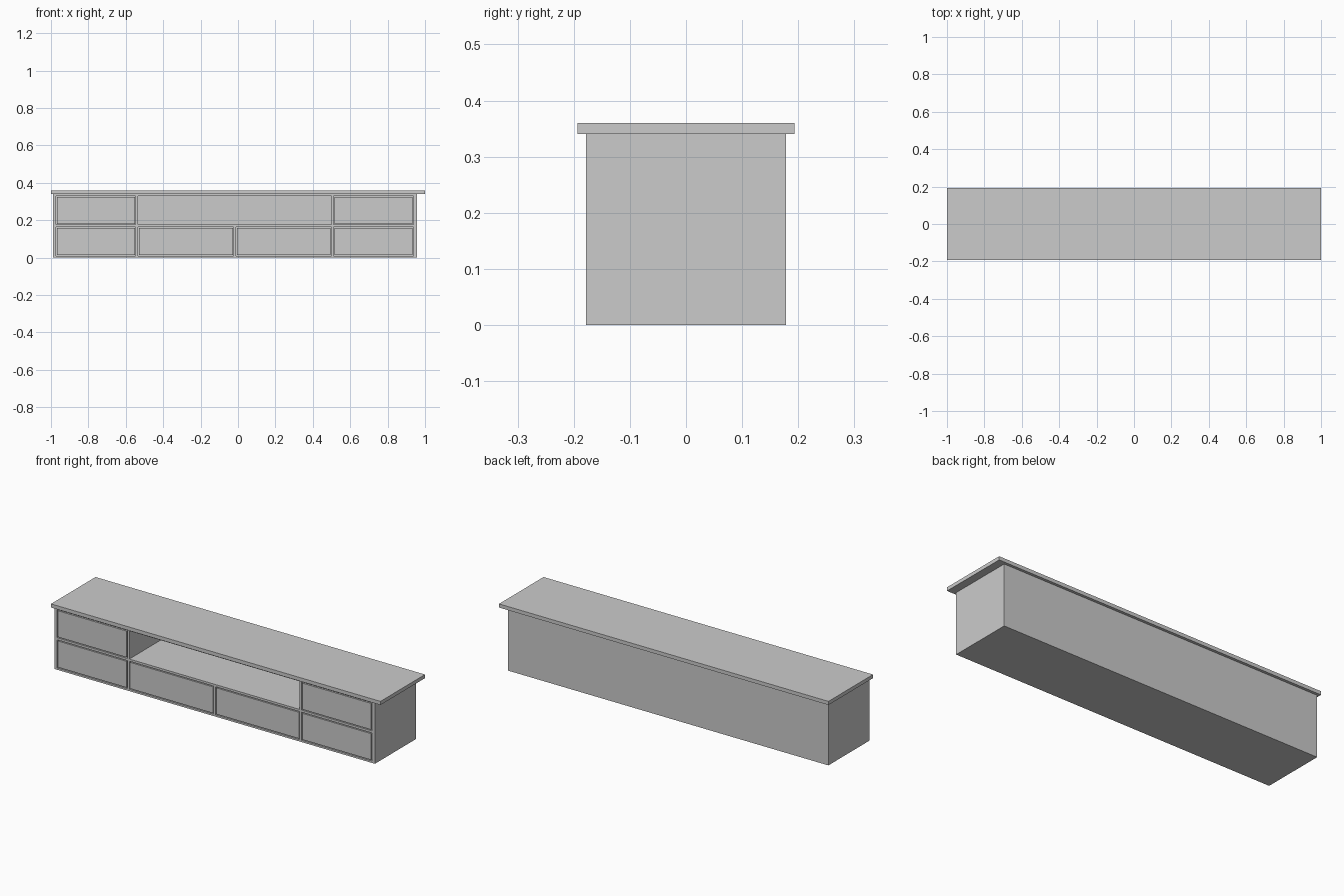
import bpy, bmesh
from mathutils import Matrix, Vector

if "Cube" in bpy.data.objects:
    bpy.data.objects.remove(bpy.data.objects["Cube"])


def box(name, x0, x1, y0, y1, z0, z1):
    """Axis-aligned box between the given limits."""
    bm = bmesh.new()
    centre = Vector(((x0 + x1) / 2, (y0 + y1) / 2, (z0 + z1) / 2))
    size = Matrix.Diagonal((x1 - x0, y1 - y0, z1 - z0, 1))
    bmesh.ops.create_cube(bm, size=1, matrix=Matrix.Translation(centre) @ size)
    mesh = bpy.data.meshes.new(name)
    bm.to_mesh(mesh)
    bm.free()
    obj = bpy.data.objects.new(name, mesh)
    bpy.context.collection.objects.link(obj)
    return obj


def cut(target, name, *limits):
    """Remove a box-shaped pocket from the target."""
    cutter = box(name, *limits)
    cutter.hide_render = True
    mod = target.modifiers.new(name, 'BOOLEAN')
    mod.operation, mod.solver, mod.object = 'DIFFERENCE', 'EXACT', cutter
    bpy.context.view_layer.objects.active = target
    bpy.ops.object.modifier_apply(modifier=mod.name)
    bpy.data.objects.remove(cutter, do_unlink=True)


FRONT, BACK = -0.178, 0.178
GAP, RECESS = 0.005, 0.01
LOW, HIGH = (0.010, 0.164), (0.176, 0.330)
COLUMNS = [(-0.973, -0.547), (-0.535, -0.023), (-0.011, 0.499), (0.511, 0.938)]

# cabinet body and overhanging top
body = box("cabinet_body", -0.989, 0.956, FRONT, BACK, 0, 0.34)
box("top_board", -1, 1, -0.193, 0.193, 0.34, 0.36)

# open shelf in the middle of the upper row
cut(body, "shelf_cutter", COLUMNS[1][0], COLUMNS[2][1], FRONT - 0.1, BACK - 0.01, *HIGH)

# drawers: four below, one at each end above
cells = [(c, LOW) for c in COLUMNS] + [(COLUMNS[0], HIGH), (COLUMNS[3], HIGH)]
for (x0, x1), (z0, z1) in cells:
    cut(body, "drawer_cutter", x0, x1, FRONT - 0.1, FRONT + RECESS, z0, z1)
    box("drawer_front", x0 + GAP, x1 - GAP, FRONT, FRONT + RECESS, z0 + GAP, z1 - GAP)
